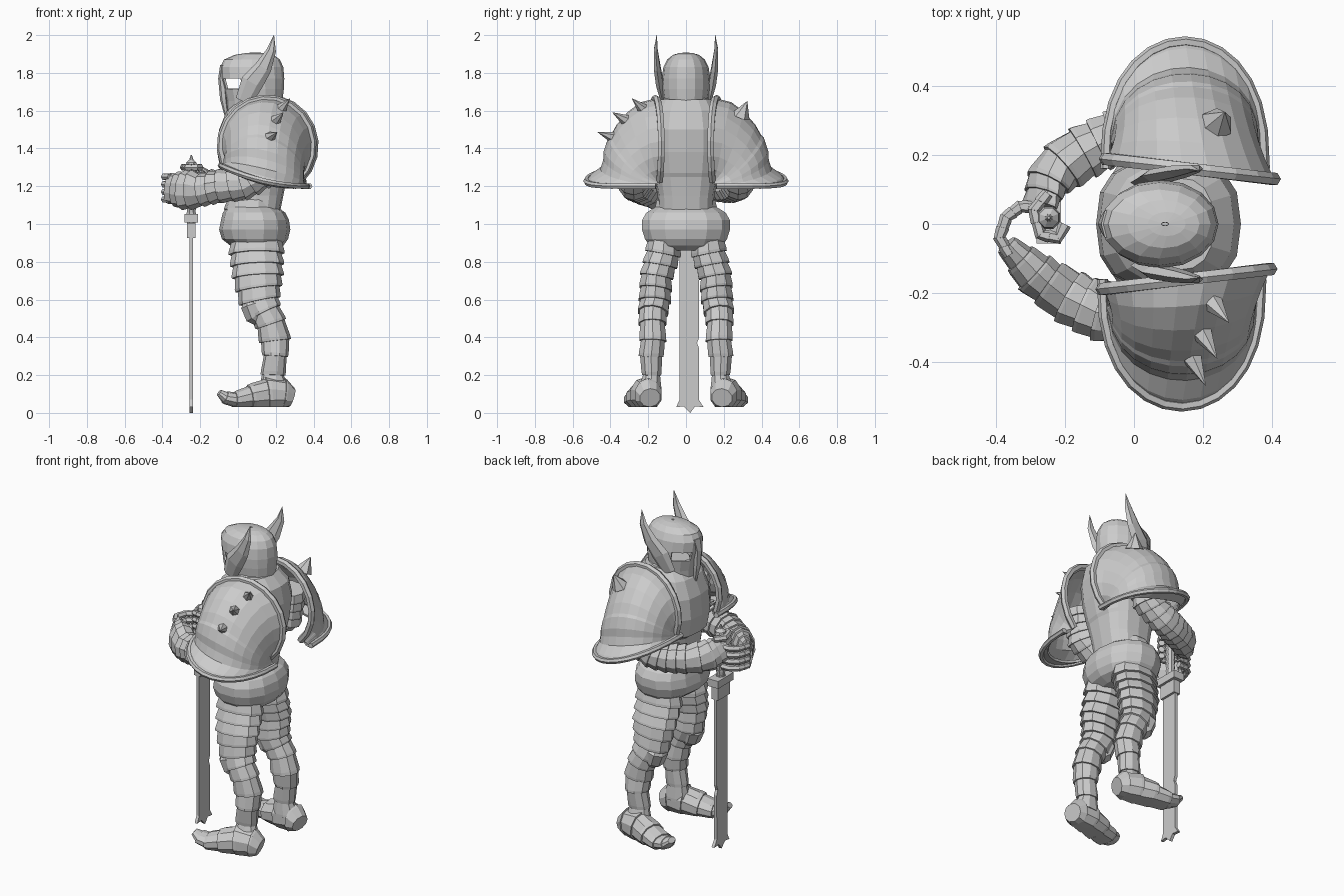
import bpy, bmesh, math
from mathutils import Vector

cube = bpy.data.objects.get("Cube")
if cube:
    bpy.data.objects.remove(cube, do_unlink=True)

steel = bpy.data.materials.new("grey_steel")
steel.use_nodes = True
GREY = (.6, .6, .6, 1)
steel.diffuse_color = GREY
steel.node_tree.nodes["Principled BSDF"].inputs["Base Color"].default_value = GREY
AXIS_Y, AXIS_Z = Vector((0, 1, 0)), Vector((0, 0, 1))


def finish(name, bm, thickness=0):
    """Turn a bmesh into a flat shaded steel object."""
    bmesh.ops.recalc_face_normals(bm, faces=bm.faces)
    mesh = bpy.data.meshes.new(name)
    bm.to_mesh(mesh)
    bm.free()
    mesh.materials.append(steel)
    obj = bpy.data.objects.new(name, mesh)
    bpy.context.collection.objects.link(obj)
    if thickness:
        shell = obj.modifiers.new("thickness", 'SOLIDIFY')
        shell.thickness = thickness
    return obj


def loft(name, rings, closed=True, caps=True, thickness=0, skip=None):
    """Skin a list of point rings; skip(row, column) leaves openings."""
    bm = bmesh.new()
    rows = [[bm.verts.new(p) for p in ring] for ring in rings]
    count = len(rows[0])
    for r in range(len(rows) - 1):
        for c in range(count if closed else count - 1):
            if skip and skip(r, c):
                continue
            d = (c + 1) % count
            bm.faces.new((rows[r][c], rows[r][d], rows[r + 1][d], rows[r + 1][c]))
    if caps:
        bm.faces.new(rows[0])
        bm.faces.new(rows[-1])
    return finish(name, bm, thickness)


def tube(name, path, side=1, sides=10, band=0, ref=AXIS_Y, floor=None):
    """Sweep an ellipse along (x, y, z, radius on ref, other radius).
    band is the length of the overlapping plates, 0 for a plain sweep."""
    stations = []
    for i, entry in enumerate(path):
        before, after = path[max(i - 1, 0)], path[min(i + 1, len(path) - 1)]
        tangent = (Vector(after[:3]) - Vector(before[:3])).normalized()
        stations.append((Vector(entry[:3]), tangent, entry[3], entry[4]))
    samples = []
    if band:
        for a, b in zip(stations, stations[1:]):
            steps = max(1, round((b[0] - a[0]).length / band))
            for k in range(steps):
                for t, grow in ((k / steps, .94), ((k + .8) / steps, 1.06), ((k + .99) / steps, 1.06)):
                    mixed = [p + (q - p) * t for p, q in zip(a, b)]
                    samples.append((mixed[0], mixed[1].normalized(), mixed[2] * grow, mixed[3] * grow))
    else:
        samples = stations
    rings = []
    for centre, tangent, ra, rb in samples:
        u = (ref - tangent * ref.dot(tangent)).normalized()
        v = tangent.cross(u)
        ring = []
        for k in range(sides):
            angle = math.tau * (k + .5) / sides
            p = centre + u * ra * math.cos(angle) + v * rb * math.sin(angle)
            if floor is not None:
                p.z = max(p.z, floor)
            ring.append((p.x, p.y * side, p.z))
        rings.append(ring)
    return loft(name, rings)


def body_rings(table, sides, power=1):
    """Horizontal ovals from (height, front x, back x, half width).
    A power under one makes the ovals boxier."""
    def bend(value):
        return math.copysign(abs(value) ** power, value)
    turns = [math.tau * k / sides for k in range(sides)]
    return [[((f + b) / 2 - (b - f) / 2 * bend(math.cos(t)), w * bend(math.sin(t)), z)
             for t in turns] for z, f, b, w in table]


def spike(name, base, direction, radius, length):
    base, direction = Vector(base), Vector(direction).normalized()
    tip = base + direction * length
    tube(name, [(*base, radius, radius), (*tip, .001, .001)], sides=6,
         ref=Vector((1, 0, 0)))


def box(name, centre, size):
    bm = bmesh.new()
    bmesh.ops.create_cube(bm, size=1)
    bmesh.ops.scale(bm, vec=size, verts=bm.verts)
    bmesh.ops.translate(bm, vec=centre, verts=bm.verts)
    return finish(name, bm)


# Torso, belt and hips; the figure looks towards -x
loft("torso", body_rings([
    (1.05, -.04, .22, .145), (1.15, -.05, .24, .15), (1.25, -.06, .26, .17),
    (1.27, -.09, .27, .175), (1.38, -.11, .295, .19), (1.5, -.1, .31, .19),
    (1.6, -.06, .29, .17), (1.66, .0, .23, .135)], 16, power=.75))
loft("belt", body_rings([
    (1.07, -.07, .22, .165), (1.08, -.075, .225, .17),
    (1.12, -.06, .215, .16), (1.13, -.05, .21, .15)], 14))
loft("hips", body_rings([
    (.86, .03, .19, .13), (.885, -.04, .24, .195), (.92, -.085, .265, .222),
    (.97, -.1, .277, .238), (1.02, -.09, .27, .238), (1.06, -.08, .25, .215),
    (1.09, -.06, .21, .165)], 14, power=.9))
loft("collar", body_rings([
    (1.57, -.05, .26, .16), (1.63, -.02, .23, .145), (1.67, .0, .22, .115)], 14))

# Open helmet: two eye holes beside the nose guard
loft("helmet", body_rings([
    (1.58, -.055, .22, .105), (1.65, -.06, .235, .118), (1.715, -.075, .243, .126),
    (1.77, -.09, .245, .128), (1.83, -.095, .24, .12), (1.87, -.075, .222, .1),
    (1.895, -.02, .19, .07), (1.905, .04, .15, .035), (1.908, .08, .1, .005)], 16),
    thickness=.012, caps=False,
    skip=lambda row, col: row == 2 and col in (1, 2, 13, 14))
tube("nose_guard", [(-.075, 0, 1.84, .045, .02), (-.085, 0, 1.77, .028, .02),
                    (-.075, 0, 1.66, .022, .02), (-.06, 0, 1.57, .008, .01)], sides=6)

# Shoulder plate cross-section, from the neck edge to the underside of the rim
PLATE = [(.16, 1.67), (.24, 1.65), (.31, 1.595), (.37, 1.525), (.4, 1.47),
         (.415, 1.455), (.437, 1.39), (.44, 1.34), (.455, 1.29),
         (.51, 1.25), (.528, 1.225), (.45, 1.2)]


def shoulder_plate(name, side, shift):
    """Span the plate profile between a round neck arch and the lower rim."""
    columns, last = [], 14
    top_y, top_z = PLATE[0]
    reach, drop = PLATE[-2][0] - top_y, top_z - PLATE[-2][1]
    for k in range(last + 1):
        u = -.4 + (math.pi + 1.25) * k / last
        v = math.pi * k / last
        arch_x = .152 - .245 * math.cos(u)
        arch = Vector((arch_x, top_y - .12 * (arch_x - .15), 1.415 + .25 * math.sin(u)))
        rim = Vector((.138 - .23 * math.cos(v), top_y + reach * max(math.sin(v), 0) ** .8,
                      1.2 + .11 * ((1 + math.cos(v)) / 2) ** 2))
        column = []
        for y, z in PLATE:
            part = (y - top_y) / reach
            p = arch.lerp(rim, part)
            pinch = .07 * math.sin(math.pi * part)
            height = arch.z + (rim.z - arch.z) * (top_z - z) / drop
            column.append((p.x + (.14 - p.x) * pinch + shift, p.y * side, height))
        columns.append(column)
    loft(name, columns, closed=False, caps=False, thickness=.015)
    for word, row, size in (("neck", 0, .02), ("lower", -2, .016)):
        edge = [(*column[row], size, size) for column in columns]
        tube(f"{name}_{word}_rim", edge, sides=6, ref=AXIS_Y if row == 0 else AXIS_Z)


for word, s in (("left", -1), ("right", 1)):
    shoulder_plate(word + "_shoulder_plate", s, .01 * (s > 0))

    # Horn on the side of the helmet
    tube(word + "_horn", [
        (.03, .12, 1.65, .014, .045), (.075, .14, 1.75, .022, .06),
        (.135, .153, 1.83, .02, .045), (.177, .16, 1.92, .012, .025),
        (.19, .155, 2, .001, .001)], s, sides=6)

    # Leg of overlapping bands
    tube(word + "_leg", [
        (.1, .115, .93, .09, .135), (.098, .122, .84, .095, .14),
        (.105, .157, .72, .088, .13), (.115, .165, .59, .085, .105),
        (.145, .175, .53, .078, .085), (.175, .178, .47, .072, .08),
        (.197, .175, .38, .07, .08), (.197, .185, .3, .065, .064),
        (.185, .182, .2, .05, .062), (.19, .19, .12, .06, .075)], s, band=.08)
    tube(word + "_knee_cap", [
        (.06, .17, .6, .05, .03), (.07, .175, .57, .075, .06),
        (.09, .175, .51, .065, .055), (.12, .175, .48, .04, .03)], s, sides=8)

    # Splayed foot with a curled toe
    tube(word + "_foot", [
        (.285, .19, .08, .06, .055), (.24, .2, .095, .072, .085),
        (.15, .215, .095, .08, .09), (.06, .24, .08, .08, .065),
        (-.02, .26, .068, .07, .042), (-.07, .272, .083, .052, .032),
        (-.1, .28, .108, .025, .016)], s, band=.07, floor=.03)
    spike(word + "_heel_spur", (.27, .19 * s, .1), (1, 0, 0), .02, .04)

# Arms, the left one reaching further round the sword
UPPER = [(.15, .27, 1.45, .09, .1), (.13, .28, 1.27, .085, .09),
         (.02, .275, 1.21, .08, .085)]
tube("left_arm", UPPER + [
    (-.1, .255, 1.2, .085, .085), (-.19, .21, 1.18, .08, .085),
    (-.25, .17, 1.18, .07, .1), (-.29, .14, 1.18, .065, .1),
    (-.37, .06, 1.19, .03, .075)], -1, band=.05)
tube("right_arm", UPPER + [
    (-.06, .25, 1.2, .08, .085), (-.15, .205, 1.2, .08, .085),
    (-.21, .165, 1.21, .075, .09), (-.25, .12, 1.22, .06, .085),
    (-.275, .05, 1.24, .03, .07)], 1, band=.05)

# Fingers wrapped round the grip
for n in range(4):
    low, high = 1.13 + n * .04, 1.18 + n * .04
    tube(f"left_finger_{n + 1}", [
        (x, y, low, .018, .018) for x, y in
        ((-.36, -.09), (-.39, -.04), (-.37, .02), (-.33, .05), (-.28, .05))],
        sides=6, band=.03, ref=AXIS_Z)
    tube(f"right_finger_{n + 1}", [
        (x, y, high, .018, .018) for x, y in
        ((-.25, .09), (-.29, .04), (-.27, -.03), (-.22, -.04), (-.2, 0))],
        sides=6, band=.03, ref=AXIS_Z)

# Shoulder spikes
for n, (x, y, z) in enumerate(((.23, -.23, 1.61), (.2, -.32, 1.55), (.17, -.39, 1.46))):
    spike(f"left_shoulder_spike_{n + 1}", (x, y, z), (.3, y * 1.6, z - 1.25), .03, .09)
spike("right_shoulder_spike", (.24, .29, 1.57), (.2, .3, .7), .05, .09)

# Sword standing on its ragged tip
HILT_X, HILT_Y = -.247, .018
outline = [(-.052, 1), (.052, 1), (.052, .4), (.04, .37), (.052, .34), (.05, .07),
           (.075, .03), (.03, .035), (.005, 0), (-.03, .035), (-.07, .03), (-.052, .07)]
loft("blade", [[(HILT_X + dx, HILT_Y + y, z) for y, z in outline]
               for dx in (-.009, .009)])
box("blade_collar", (HILT_X, HILT_Y, .965), (.045, .115, .08))
box("cross_guard", (HILT_X, HILT_Y, 1.03), (.07, .15, .045))
tube("grip", [(HILT_X, HILT_Y, z, .025, .025) for z in (1, 1.15, 1.3)], sides=8, band=.03)
tube("pommel", [(HILT_X, HILT_Y, z, r, r) for z, r in
                ((1.28, .02), (1.3, .035), (1.325, .03), (1.34, .012), (1.365, .004))], sides=8)
